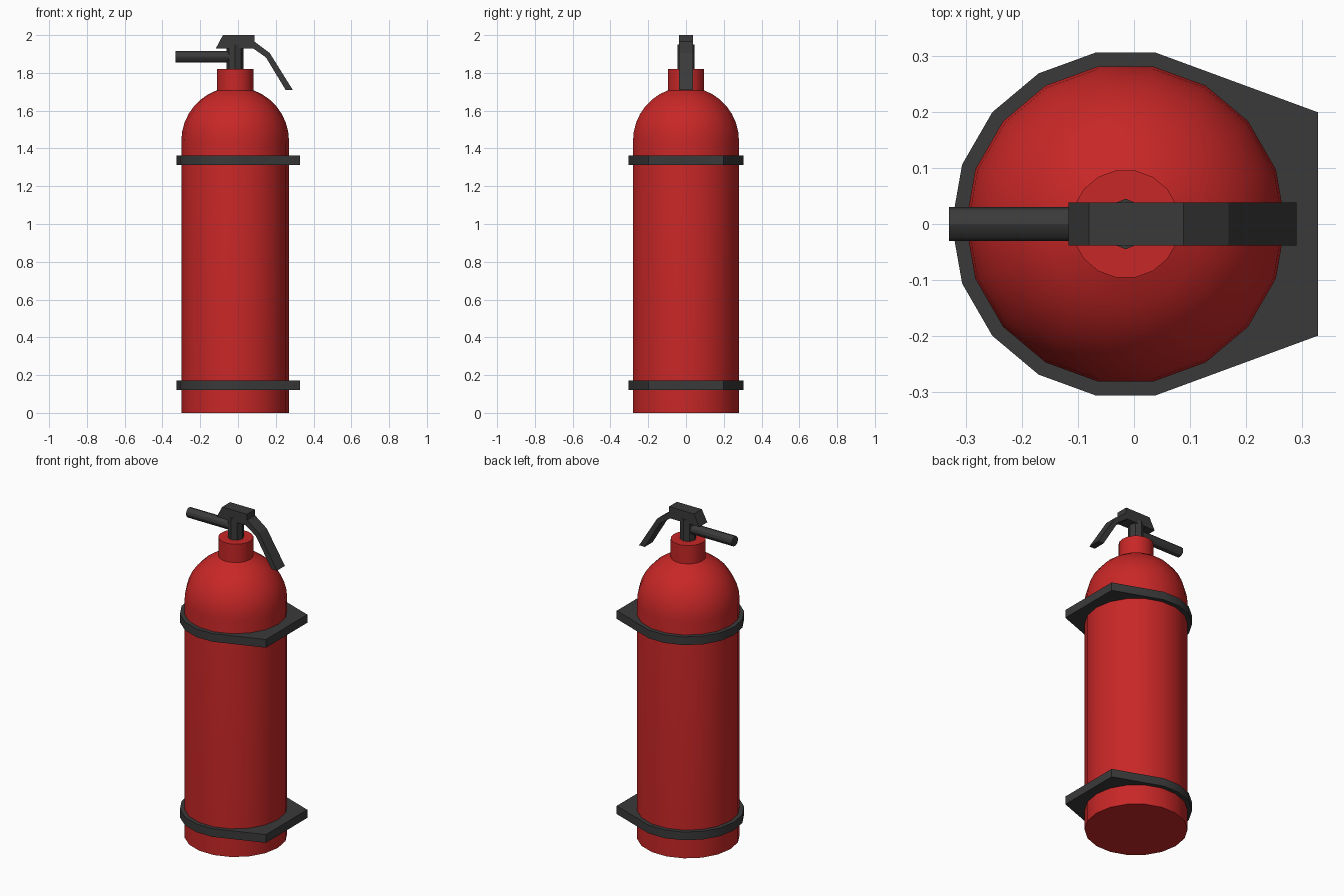
import bpy, bmesh, math
from mathutils import Vector

if "Cube" in bpy.data.objects:
    bpy.data.objects.remove(bpy.data.objects["Cube"])

CX = -0.015   # axis of the cylinder


def material(name, rgb):
    m = bpy.data.materials.new(name)
    m.diffuse_color = (*rgb, 1)
    m.use_nodes = True
    m.node_tree.nodes["Principled BSDF"].inputs["Base Color"].default_value = m.diffuse_color
    return m


RED = material("red paint", (0.58, 0.02, 0.02))
DARK = material("dark grey", (0.042, 0.042, 0.042))


def finish(name, bm, mat, smooth=True):
    bmesh.ops.recalc_face_normals(bm, faces=bm.faces)
    me = bpy.data.meshes.new(name)
    bm.to_mesh(me)
    bm.free()
    me.materials.append(mat)
    ob = bpy.data.objects.new(name, me)
    bpy.context.collection.objects.link(ob)
    if smooth:
        bpy.ops.object.select_all(action='DESELECT')
        ob.select_set(True)
        bpy.context.view_layer.objects.active = ob
        bpy.ops.object.shade_smooth_by_angle(angle=math.radians(30))
    return ob


def lathe(name, profile, sides, mat):
    """Revolve (radius, z) points about the cylinder axis and cap both ends."""
    bm = bmesh.new()
    rings = [[bm.verts.new((CX + r * math.cos(math.tau * i / sides),
                            r * math.sin(math.tau * i / sides), z))
              for i in range(sides)] for r, z in profile]
    for a, b in zip(rings, rings[1:]):
        for i in range(sides):
            j = (i + 1) % sides
            bm.faces.new((a[i], a[j], b[j], b[i]))
    bm.faces.new(rings[0])
    bm.faces.new(rings[-1])
    return finish(name, bm, mat)


def prism(name, points, offset, mat, smooth=True):
    """Extrude a planar outline along an offset vector."""
    bm = bmesh.new()
    face = bm.faces.new([bm.verts.new(p) for p in points])
    ext = bmesh.ops.extrude_face_region(bm, geom=[face], use_keep_orig=True)
    verts = [v for v in ext["geom"] if isinstance(v, bmesh.types.BMVert)]
    bmesh.ops.translate(bm, verts=verts, vec=Vector(offset))
    return finish(name, bm, mat, smooth)


# Tank with domed shoulder and neck
R, NECK, DOME_Z = 0.285, 0.097, 1.44
end = math.acos(NECK / R)
dome = [(R * math.cos(end * k / 7), DOME_Z + R * math.sin(end * k / 7)) for k in range(8)]
lathe("tank", [(R, 0)] + dome + [(NECK, 1.82)], 18, RED)

# Valve stem
lathe("valve_stem", [(0.045, 1.81), (0.045, 1.95)], 8, DARK)

# Nozzle pointing left
prism("nozzle", [(-0.33, 0.03 * math.cos(math.tau * i / 12),
                  1.886 + 0.03 * math.sin(math.tau * i / 12)) for i in range(12)],
      (0.30, 0, 0), DARK)

# Handle block with bent squeeze lever
W = 0.038
handle = [(-0.117, 1.93), (-0.08, 2.0), (0.088, 2.0), (0.088, 1.965), (0.168, 1.905),
          (0.29, 1.71), (0.252, 1.71), (0.148, 1.882), (0.08, 1.93)]
prism("handle", [(x, -W, z) for x, z in handle], (0, 2 * W, 0), DARK, smooth=False)

# Wall-mount bands: round on the left, flat bracket on the right
outline = [(CX + 0.31 * math.cos(math.radians(a)), 0.31 * math.sin(math.radians(a)))
           for a in range(80, 281, 20)] + [(0.328, -0.199), (0.328, 0.199)]
for label, z in (("lower", 0.122), ("upper", 1.312)):
    prism(label + "_band", [(x, y, z) for x, y in outline], (0, 0, 0.05), DARK)
